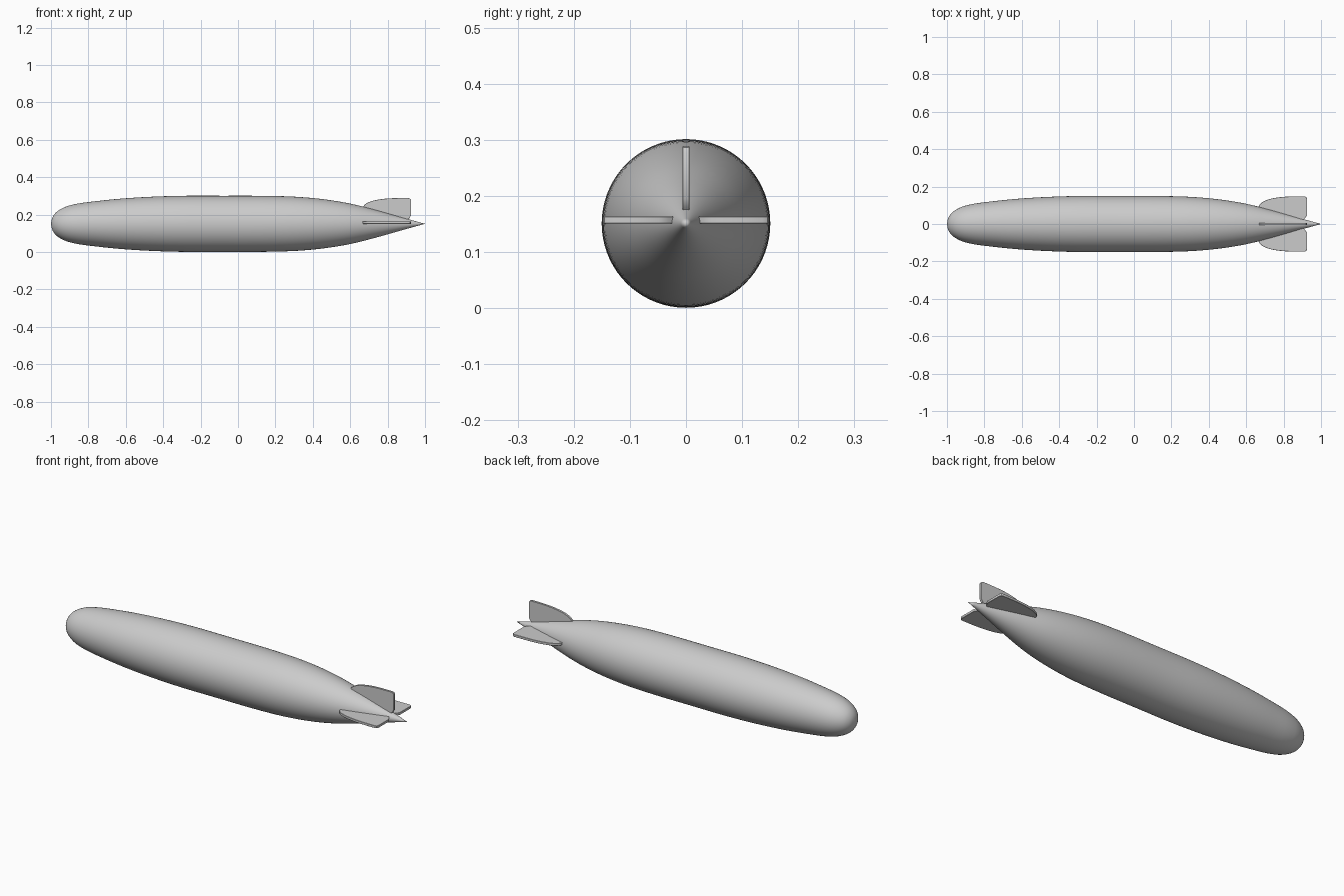
import bpy, bmesh
from math import pi
from mathutils import Vector, Matrix

if "Cube" in bpy.data.objects:
    bpy.data.objects.remove(bpy.data.objects["Cube"])

AXIS_Z = 0.151


def spline(points, steps):
    """Smooth curve through the given 2D points."""
    p = [Vector(q) for q in points]
    p = [2 * p[0] - p[1]] + p + [2 * p[-1] - p[-2]]
    out = []
    for a, b, c, d in zip(p, p[1:], p[2:], p[3:]):
        m1 = (b - a).normalized() * (c - b).length * 0.5 + (c - b) * 0.5
        m2 = (c - b) * 0.5 + (d - c).normalized() * (c - b).length * 0.5
        for i in range(steps):
            t = i / steps
            out.append((2*t**3 - 3*t**2 + 1) * b + (t**3 - 2*t**2 + t) * m1
                       + (3*t**2 - 2*t**3) * c + (t**3 - t**2) * m2)
    return out + [p[-2]]


def finish(name, bm, angle):
    bmesh.ops.recalc_face_normals(bm, faces=bm.faces)
    mesh = bpy.data.meshes.new(name)
    bm.to_mesh(mesh)
    bm.free()
    obj = bpy.data.objects.new(name, mesh)
    bpy.context.collection.objects.link(obj)
    bpy.ops.object.select_all(action='DESELECT')
    obj.select_set(True)
    bpy.context.view_layer.objects.active = obj
    bpy.ops.object.shade_smooth_by_angle(angle=angle)
    return obj


# Hull: lathed profile (x, radius) with a blunt nose and pointed tail
profile = [(-1, 0), (-0.993, 0.032), (-0.975, 0.059), (-0.94, 0.083), (-0.89, 0.101),
           (-0.75, 0.122), (-0.58, 0.138), (-0.34, 0.149), (-0.08, 0.15), (0.18, 0.149),
           (0.32, 0.144), (0.46, 0.131), (0.6, 0.108), (0.74, 0.073),
           (0.87, 0.036), (1, 0)]
bm = bmesh.new()
verts = [bm.verts.new((p.x, 0, max(p.y, 0))) for p in spline(profile, 4)]
edges = [bm.edges.new(e) for e in zip(verts, verts[1:])]
bmesh.ops.spin(bm, geom=verts + edges, cent=(0, 0, 0), axis=(1, 0, 0),
               angle=2 * pi, steps=72, use_merge=True)
bmesh.ops.remove_doubles(bm, verts=bm.verts, dist=1e-5)
hull = finish("hull", bm, 0.9)
hull.location.z = AXIS_Z


# Fins: rounded plate outline (x, distance from axis), rooted inside the hull
def fin(name, roll, height, thickness, offset):
    lead = spline([(0.665, 0.082), (0.675, 0.101), (0.705, 0.119), (0.76, 0.132),
                   (0.83, 0.138), (0.912, 0.139)], 3)
    outline = lead + [Vector(q) for q in
                      [(0.92, 0.136), (0.925, 0.128), (0.925, 0.045), (0.915, 0.029),
                       (0.9, 0.015), (0.75, 0.03)]]
    bm = bmesh.new()
    k = height / 0.139
    face = bm.faces.new([bm.verts.new((p.x, -thickness / 2, p.y * k)) for p in outline])
    ext = bmesh.ops.extrude_face_region(bm, geom=[face])
    new = [v for v in ext["geom"] if isinstance(v, bmesh.types.BMVert)]
    bmesh.ops.translate(bm, verts=new, vec=(0, thickness, 0))
    rims = [e for e in bm.edges if abs(e.verts[0].co.y - e.verts[1].co.y) < 1e-6]
    bmesh.ops.bevel(bm, geom=rims, offset=0.001, segments=1, affect='EDGES')
    bm.transform(Matrix.Rotation(roll, 4, 'X'))
    obj = finish(name, bm, 0.6)
    obj.location = (0, 0, AXIS_Z + offset)


fin("top_fin", 0, 0.138, 0.012, 0)
fin("left_fin", pi / 2, 0.148, 0.013, 0.006)
fin("right_fin", -pi / 2, 0.148, 0.013, 0.006)
